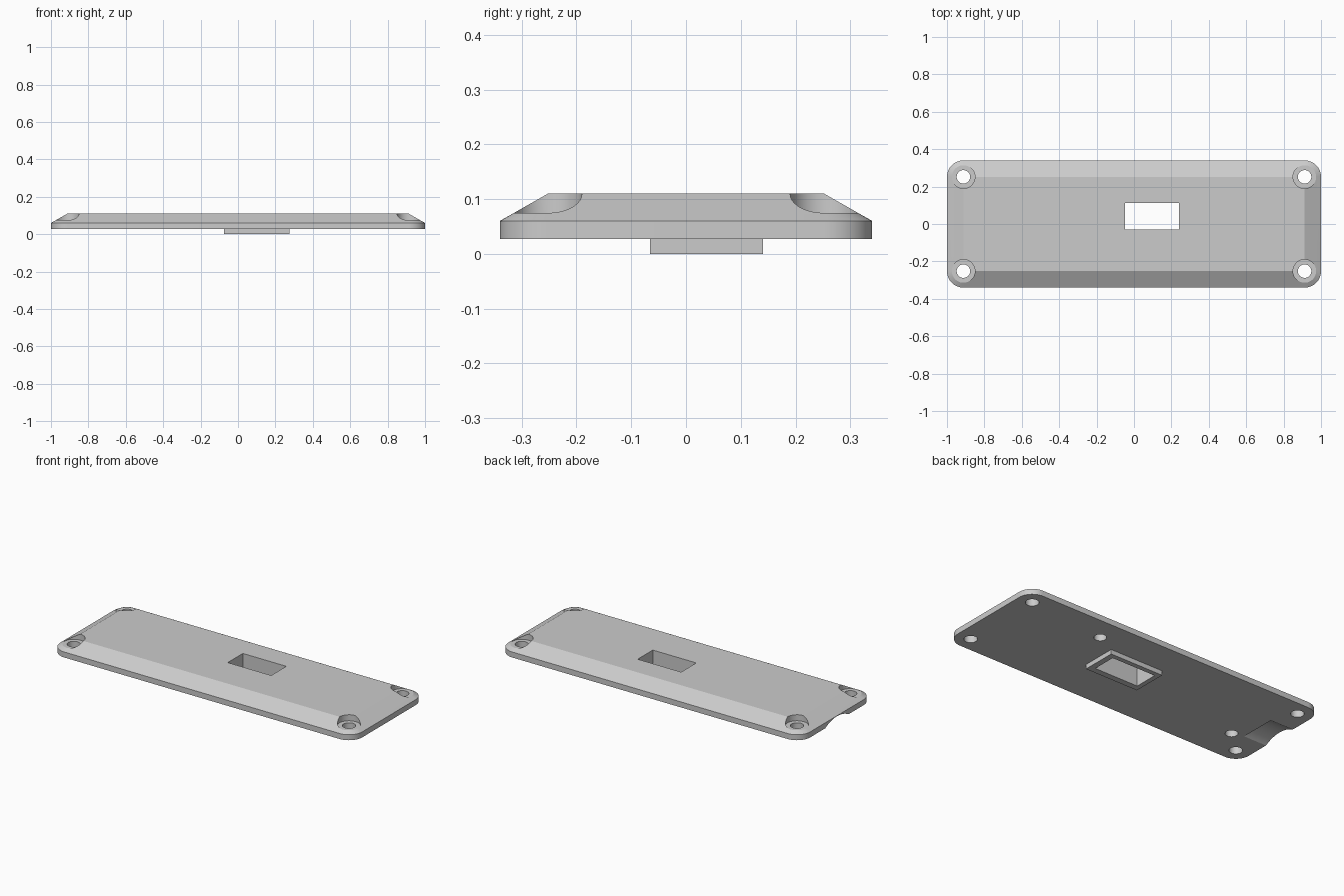
import bpy
import bmesh
from math import cos, sin, pi

cube = bpy.data.objects.get("Cube")
if cube:
    bpy.data.objects.remove(cube, do_unlink=True)

HX, HY, R = 1.0, 0.34, 0.088          # half sizes and corner radius
BASE, SHOULDER, TOP = 0.027, 0.06, 0.11
SEGS = 16

grey = bpy.data.materials.new("plain grey")
grey.use_nodes = True
grey.diffuse_color = (0.6, 0.6, 0.6, 1)
grey.node_tree.nodes["Principled BSDF"].inputs["Base Color"].default_value = grey.diffuse_color


def make_object(name, bm):
    bmesh.ops.recalc_face_normals(bm, faces=bm.faces)
    mesh = bpy.data.meshes.new(name)
    bm.to_mesh(mesh)
    bm.free()
    mesh.materials.append(grey)
    obj = bpy.data.objects.new(name, mesh)
    bpy.context.collection.objects.link(obj)
    return obj


def box(name, x0, x1, y0, y1, z0, z1):
    bm = bmesh.new()
    bmesh.ops.create_cube(bm, size=1)
    for v in bm.verts:
        v.co = (x1 if v.co.x > 0 else x0, y1 if v.co.y > 0 else y0, z1 if v.co.z > 0 else z0)
    return make_object(name, bm)


def cylinder(name, x, y, radius, z0, z1):
    bm = bmesh.new()
    bmesh.ops.create_cone(bm, cap_ends=True, segments=48, radius1=radius, radius2=radius, depth=z1 - z0)
    bmesh.ops.translate(bm, verts=bm.verts, vec=(x, y, (z0 + z1) / 2))
    return make_object(name, bm)


def combine(target, other, operation):
    """Apply a boolean and discard the helper."""
    other.hide_render = True
    mod = target.modifiers.new(other.name, 'BOOLEAN')
    mod.object, mod.operation, mod.solver = other, operation, 'EXACT'
    bpy.context.view_layer.objects.active = target
    bpy.ops.object.modifier_apply(modifier=mod.name)
    bpy.data.objects.remove(other, do_unlink=True)


# Rounded plate with a sloped border; corners taper to a point at the top
bm = bmesh.new()
rings = []
for z, radius in ((BASE, R), (SHOULDER, R), (TOP, 0)):
    ring = []
    for corner, (sx, sy) in enumerate(((1, 1), (-1, 1), (-1, -1), (1, -1))):
        for i in range(SEGS + 1):
            a = (corner + i / SEGS) * pi / 2
            ring.append(bm.verts.new((sx * (HX - R) + radius * cos(a),
                                      sy * (HY - R) + radius * sin(a), z)))
    rings.append(ring)
for low, high in zip(rings, rings[1:]):
    for i in range(len(low)):
        j = (i + 1) % len(low)
        bm.faces.new((low[i], low[j], high[j], high[i]))
bm.faces.new(rings[0])
bm.faces.new(rings[-1])
bmesh.ops.remove_doubles(bm, verts=bm.verts, dist=1e-5)
plate = make_object("cover_plate", bm)

# Raised rim underneath, then the window through both
combine(plate, box("window_rim", -0.075, 0.275, -0.066, 0.141, 0, 0.05), 'UNION')
combine(plate, box("window_cut", -0.047, 0.241, -0.03, 0.113, -0.1, 0.3), 'DIFFERENCE')

# Countersunk screw holes in the corners
for sx in (-1, 1):
    for sy in (-1, 1):
        x, y = sx * (HX - R), sy * (HY - R)
        combine(plate, cylinder("screw_seat_cut", x, y, 0.062, 0.074, 0.3), 'DIFFERENCE')
        combine(plate, cylinder("screw_hole_cut", x, y, 0.036, -0.1, 0.3), 'DIFFERENCE')

# Blind peg holes in the underside
for x, y in ((0.40, 0.20), (-0.78, -0.13)):
    combine(plate, cylinder("peg_hole_cut", x, y, 0.034, -0.1, 0.08), 'DIFFERENCE')

# Shallow arched cable channel at the end of the underside
bm = bmesh.new()
bmesh.ops.create_cone(bm, cap_ends=True, segments=128, radius1=0.217, radius2=0.217, depth=0.4)
for v in bm.verts:
    v.co = (v.co.z - 1.05, v.co.y, v.co.x - 0.16)
combine(plate, make_object("cable_channel_cut", bm), 'DIFFERENCE')

# Smooth the round walls, keep the flat borders crisp
bpy.ops.object.select_all(action='DESELECT')
plate.select_set(True)
bpy.context.view_layer.objects.active = plate
bpy.ops.object.shade_smooth_by_angle(angle=pi / 9)
